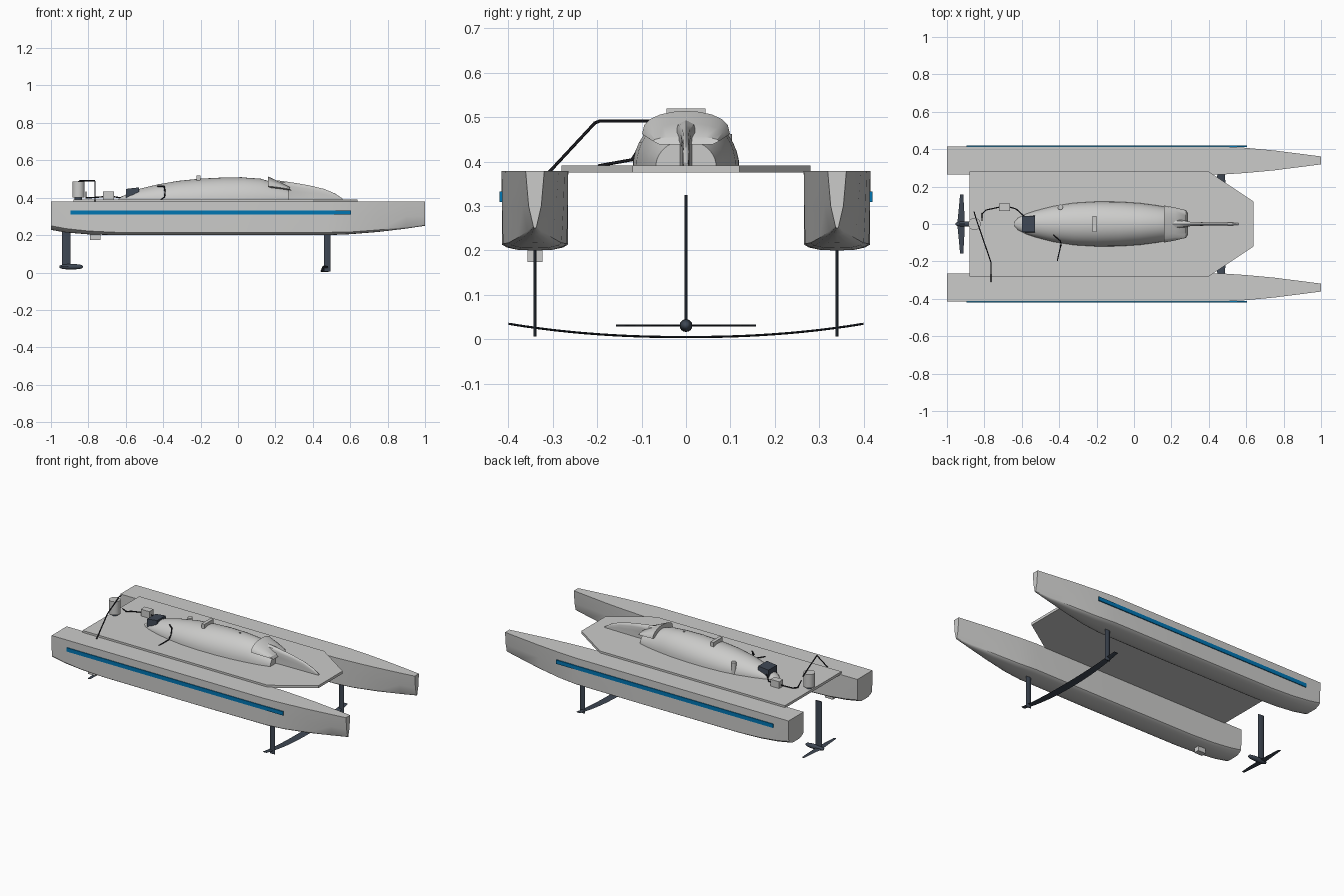
import bpy, bmesh, math
from mathutils import Vector

if "Cube" in bpy.data.objects:
    bpy.data.objects.remove(bpy.data.objects["Cube"])


def material(name, rgb):
    m = bpy.data.materials.new(name)
    m.diffuse_color = (*rgb, 1)
    m.use_nodes = True
    m.node_tree.nodes["Principled BSDF"].inputs["Base Color"].default_value = m.diffuse_color
    return m


GREY = material("light_grey", (0.6, 0.6, 0.59))
BLUE = material("stripe_blue", (0.0, 0.18, 0.45))
SLATE = material("dark_slate", (0.05, 0.065, 0.09))
BLACK = material("cable_black", (0.015, 0.015, 0.02))


def finish(name, bm, mat, smooth=None):
    bmesh.ops.recalc_face_normals(bm, faces=bm.faces)
    me = bpy.data.meshes.new(name)
    bm.to_mesh(me)
    bm.free()
    ob = bpy.data.objects.new(name, me)
    bpy.context.collection.objects.link(ob)
    me.materials.append(mat)
    if smooth:
        bpy.ops.object.select_all(action='DESELECT')
        ob.select_set(True)
        bpy.context.view_layer.objects.active = ob
        bpy.ops.object.shade_smooth_by_angle(angle=math.radians(smooth))
    return ob


def loft(name, rings, mat, smooth=None):
    """Skin closed rings of equal length and cap both ends."""
    bm = bmesh.new()
    vs = [[bm.verts.new(p) for p in r] for r in rings]
    n = len(rings[0])
    for a, b in zip(vs, vs[1:]):
        for i in range(n):
            j = (i + 1) % n
            bm.faces.new((a[i], a[j], b[j], b[i]))
    bm.faces.new(vs[0])
    bm.faces.new(vs[-1][::-1])
    return finish(name, bm, mat, smooth)


def box(name, x, y, z, mat):
    ring = lambda xx: [(xx, y[0], z[0]), (xx, y[1], z[0]), (xx, y[1], z[1]), (xx, y[0], z[1])]
    return loft(name, [ring(x[0]), ring(x[1])], mat)


def cylinder(name, x, y, z0, z1, r, mat, n=20):
    ring = lambda z: [(x + r * math.cos(2 * math.pi * i / n),
                       y + r * math.sin(2 * math.pi * i / n), z) for i in range(n)]
    return loft(name, [ring(z0), ring(z1)], mat, 40)


def pipe(name, pts, r, mat, n=6):
    """Thin tube made of one straight piece per segment."""
    bm = bmesh.new()
    for a, b in zip(pts, pts[1:]):
        a, b = Vector(a), Vector(b)
        d = b - a
        mtx = d.to_track_quat('Z', 'Y').to_matrix().to_4x4()
        mtx.translation = (a + b) / 2
        bmesh.ops.create_cone(bm, cap_ends=True, segments=n, radius1=r, radius2=r,
                              depth=d.length + r, matrix=mtx)
    return finish(name, bm, mat, 50)


def strut(name, x0, x1, y, z0, z1, t=0.0035):
    """Lens-shaped vertical foil strut."""
    c = [0, 0.2, 0.45, 0.75, 1, 0.75, 0.45, 0.2]
    h = [0, .8, 1, .6, 0, -.6, -1, -.8]
    ring = lambda z: [(x0 + (x1 - x0) * a, y + t * b, z) for a, b in zip(c, h)]
    return loft(name, [ring(z0), ring(z1)], SLATE)


def wing(name, stations, t):
    """Lens-shaped wing from (y, z, front x, back x) stations."""
    c = [0, 0.3, 0.7, 1, 0.7, 0.3]
    h = [0, 1, .7, 0, -.7, -1]
    return loft(name, [[(b + (f - b) * a, y, z + t * k) for a, k in zip(c, h)]
                       for y, z, f, b in stations], SLATE)


# Hulls: x, half width at deck, half width at chine, chine z, keel z
STATIONS = [(-1, .075, .072, .25, .228), (-.92, .075, .073, .235, .214), (-.8, .075, .074, .222, .204),
            (-.65, .075, .074, .215, .2), (0, .075, .074, .213, .2), (.48, .075, .072, .215, .2),
            (.6, .067, .06, .217, .205), (.75, .053, .04, .228, .217),
            (.9, .034, .017, .243, .235), (1, .021, .004, .256, .25)]


def hull_ring(x, w, c, zc, zk, yc):
    half = [(w, .379), (w * .6 + c * .4, .3), (c, zc), (c * .85, zc * .5 + zk * .5), (c * .5, zk + .001)]
    pts = half + [(0, zk)] + [(-a, b) for a, b in reversed(half)]
    return [(x, yc + a, b) for a, b in pts]


for side, label in ((-1, "right"), (1, "left")):
    yc = .34 * side
    loft(label + "_hull", [hull_ring(*s, yc) for s in STATIONS], GREY, 30)
    y = sorted((.413 * side, .4195 * side))
    box(label + "_side_stripe", (-.895, .605), y, (.309, .333), BLUE)
    strut(label + "_foil_strut", .46, .495, yc, .006, .285)

# Bridge deck with chamfered front corners
outline = [(-.88, -.28), (.4, -.28), (.64, -.12), (.64, .12), (.4, .28), (-.88, .28)]
loft("bridge_deck", [[(x, y, z) for x, y in outline] for z in (.375, .391)], GREY)

# Cockpit pod: x, half width, top z
POD = [(-.64, .012, .393), (-.62, .033, .407), (-.58, .053, .427), (-.52, .073, .449), (-.43, .096, .471),
       (-.32, .113, .49), (-.2, .12, .502), (-.08, .119, .508), (.03, .112, .508),
       (.12, .1, .502), (.2, .086, .478), (.27, .068, .448)]
loft("cockpit_pod", [[(x, w * math.cos(math.pi * i / 20),
                       .388 + (zt - .388) * math.sin(math.pi * i / 20)) for i in range(21)]
                     for x, w, zt in POD], GREY, 40)

# Sloping windscreen wedge
def visor_ring(x, w, zb, zt):
    arc = [(x, w * math.cos(math.pi * i / 10),
            zb + (zt - zb) * math.sin(math.pi * i / 10) ** .8) for i in range(11)]
    return arc + [(x + .01, -w * .8, zb - .008), (x + .01, w * .8, zb - .008)]


loft("windscreen", [visor_ring(.16, .099, .462, .514), visor_ring(.22, .088, .455, .486),
                    visor_ring(.278, .074, .446, .456)], GREY, 35)

# Narrow nose spine: x, upper half width, lower half width, top z
SPINE = [(.19, .028, .02, .495), (.24, .024, .016, .489), (.3, .012, .01, .48), (.38, .009, .009, .466),
         (.46, .008, .008, .447), (.52, .007, .007, .422), (.56, .005, .006, .395)]
rings = []
for x, u, l, zt in SPINE:
    h = zt - .388
    half = [(l, .388), (l, .388 + h * .5), (u, zt - h * .22), (u * .7, zt - h * .07)]
    rings.append([(x, a, b) for a, b in half + [(0, zt)] + [(-a, b) for a, b in reversed(half)]])
loft("nose_spine", rings, GREY, 40)

# Fittings on the pod and deck
loft("rear_hatch", [[(-.6, -.042, .39), (-.6, .042, .39), (-.6, .042, .447), (-.6, -.042, .447)],
                    [(-.53, -.05, .39), (-.53, .05, .39), (-.53, .042, .455), (-.53, -.042, .455)]], SLATE)
box("roof_block", (-.222, -.201), (-.044, .044), (.49, .52), GREY)
box("deck_box", (-.722, -.662), (.07, .11), (.39, .433), GREY)
box("hull_sensor", (-.79, -.736), (-.357, -.323), (.174, .21), GREY)
cylinder("deck_canister", -.853, 0, .402, .486, .033, GREY)
cylinder("canister_foot", -.853, 0, .39, .403, .02, SLATE)
cylinder("pod_vent", -.394, .09, .39, .462, .014, GREY)
cylinder("roof_stud", .015, 0, .5, .512, .006, GREY, 10)

# Cables
pipe("canister_cable", [(-.855, .065, .485), (-.845, .03, .491), (-.768, -.195, .491), (-.765, -.205, .487),
                        (-.765, -.3, .385), (-.765, -.335, .35), (-.765, -.34, .2)], .0035, BLACK)
pipe("box_rear_cable", [(-.72, .09, .405), (-.79, .075, .4), (-.812, .055, .4), (-.812, .02, .43)], .0035, BLACK)
pipe("box_front_cable", [(-.662, .09, .405), (-.63, .08, .4), (-.58, .035, .42)], .0035, BLACK)
pipe("pod_side_cable", [(-.43, -.06, .462), (-.395, -.09, .462), (-.39, -.105, .43),
                        (-.393, -.122, .404), (-.41, -.195, .391)], .0035, BLACK)

# Curved main foil under the front struts
main = []
for i in range(-12, 13):
    y = i / 12
    main.append((y * .4, .005 + .03 * abs(y) ** 2.2, .492 - .012 * y * y, .44 + .012 * y * y))
wing("main_foil", main, .0025)

# Rear rudder with bulb and small wing
strut("rudder_strut", -.94, -.896, 0, .03, .325)
wing("rudder_wing", [(-.158, .031, -.913, -.93), (-.08, .031, -.908, -.937), (0, .031, -.905, -.945),
                     (.08, .031, -.908, -.937), (.158, .031, -.913, -.93)], .002)
bulb = []
for i in range(13):
    t = math.pi * (i + .15) / 12.3
    r = .0145 * math.sin(t) ** .6
    bulb.append([(-.892 - .063 * math.cos(t), r * math.cos(math.pi * k / 8),
                  .031 + r * math.sin(math.pi * k / 8)) for k in range(16)])
loft("rudder_bulb", bulb, SLATE, 50)
